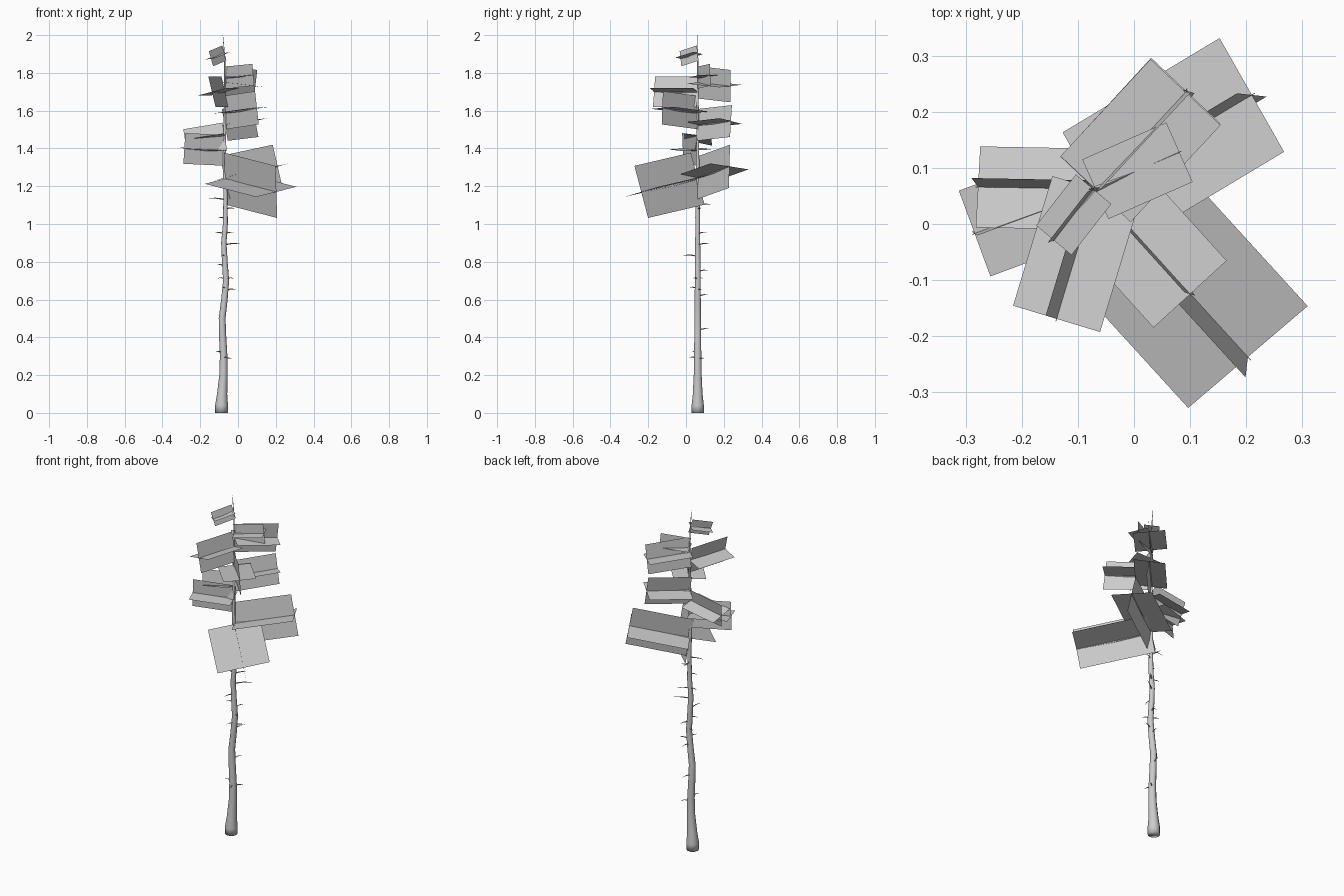
import bpy, bmesh, math
from mathutils import Vector

if "Cube" in bpy.data.objects:
    bpy.data.objects.remove(bpy.data.objects["Cube"])

grey = bpy.data.materials.new("plain_grey")
grey.diffuse_color = (0.6, 0.6, 0.6, 1)
grey.use_nodes = True
grey.node_tree.nodes["Principled BSDF"].inputs["Base Color"].default_value = grey.diffuse_color


def finish(name, bm, smooth):
    me = bpy.data.meshes.new(name)
    bm.to_mesh(me)
    bm.free()
    ob = bpy.data.objects.new(name, me)
    bpy.context.collection.objects.link(ob)
    me.materials.append(grey)
    for p in me.polygons:
        p.use_smooth = smooth
    return ob


def tube(bm, points, radii, sides):
    """Tapered tube through the points, closed at both ends."""
    rings = []
    for i, p in enumerate(points):
        d = (points[min(i + 1, len(points) - 1)] - points[max(i - 1, 0)]).normalized()
        u = d.cross(Vector((0, 1, 0)) if abs(d.y) < 0.8 else Vector((1, 0, 0))).normalized()
        v = d.cross(u)
        rings.append([bm.verts.new(p + radii[i] * (u * math.cos(a) + v * math.sin(a)))
                      for a in (2 * math.pi * k / sides for k in range(sides))])
    for a, b in zip(rings, rings[1:]):
        for k in range(sides):
            bm.faces.new((a[k], a[(k + 1) % sides], b[(k + 1) % sides], b[k]))
    bm.faces.new(rings[0][::-1])
    bm.faces.new(rings[-1])


# Trunk: (height, x, radius), flared foot and thin leader
TRUNK_Y = 0.062
trunk = [(0, -.087, .034), (.04, -.087, .034), (.1, -.084, .027), (.2, -.077, .022),
         (.3, -.076, .02), (.4, -.081, .019), (.5, -.084, .018), (.6, -.072, .017),
         (.7, -.063, .016), (.8, -.07, .015), (.9, -.075, .014), (1.0, -.067, .013),
         (1.15, -.066, .011), (1.3, -.072, .009), (1.5, -.07, .007), (1.7, -.068, .005),
         (1.88, -.07, .003), (2.0, -.08, .001)]


def trunk_at(z):
    for (z0, x0, _), (z1, x1, _) in zip(trunk, trunk[1:]):
        if z <= z1:
            return Vector((x0 + (x1 - x0) * (z - z0) / (z1 - z0), TRUNK_Y, z))


bm = bmesh.new()
tube(bm, [Vector((x, TRUNK_Y, z)) for z, x, _ in trunk], [r for _, _, r in trunk], 10)
finish("trunk", bm, True)

# Dead twigs: (height, compass angle in degrees, length)
twigs = [(.285, 40, .055), (.29, 290, .05), (.32, 215, .05), (.44, 75, .065),
         (.62, 80, .06), (.65, 20, .06), (.66, 250, .05), (.71, 150, .05), (.71, 330, .045),
         (.75, 70, .06), (.78, 190, .045), (.83, 260, .075), (.89, 35, .1), (.95, 170, .05),
         (.95, 45, .07), (1.03, 200, .04), (1.08, 20, .05), (1.1, 100, .07), (1.13, 185, .09)]
bm = bmesh.new()
for z, ang, length in twigs:
    a = math.radians(ang)
    p = trunk_at(z)
    tip = p + Vector((math.cos(a), math.sin(a), .06)) * length
    tube(bm, [p, p.lerp(tip, .6) + Vector((0, 0, .004)), tip], [.004, .0025, .0006], 4)
finish("twigs", bm, False)

# Leafy boughs: (tip, base height, width, sideways tilt)
boughs = [((.203, -.237, 1.17), 1.24, .285, .2),
          ((.21, .23, 1.305), 1.245, .235, -.14),
          ((-.284, -.017, 1.40), 1.39, .163, -.06),
          ((-.278, .066, 1.43), 1.465, .148, .22),
          ((.092, .238, 1.545), 1.525, .172, -.18),
          ((.1, -.125, 1.615), 1.59, .177, .06),
          ((-.138, -.169, 1.70), 1.70, .167, .25),
          ((.092, .235, 1.73), 1.75, .172, .08),
          ((.081, .128, 1.79), 1.775, .116, .0),
          ((-.143, -.029, 1.875), 1.905, .083, .15)]
for i, (tip, z, width, tilt) in enumerate(boughs, 1):
    base, tip = trunk_at(z), Vector(tip)
    d = tip - base
    flat = Vector((-d.y, d.x, 0)).normalized()
    side = flat + Vector((0, 0, tilt))
    side = (side - side.project(d)).normalized() * width / 2
    up = d.cross(side).normalized() * width / 2
    # Two crossed leaf cards
    bm = bmesh.new()
    for w in (side, up):
        bm.faces.new([bm.verts.new(c) for c in (base - w, tip - w, tip + w, base + w)])
    finish(f"leaf_cards_{i}", bm, False)
    # Bough stem along the crossing line
    bm = bmesh.new()
    sag = Vector((0, 0, -.02 * d.length))
    tube(bm, [base, base.lerp(tip, .5) + sag, tip + d * .02], [.005, .003, .0006], 4)
    finish(f"bough_{i}", bm, False)
